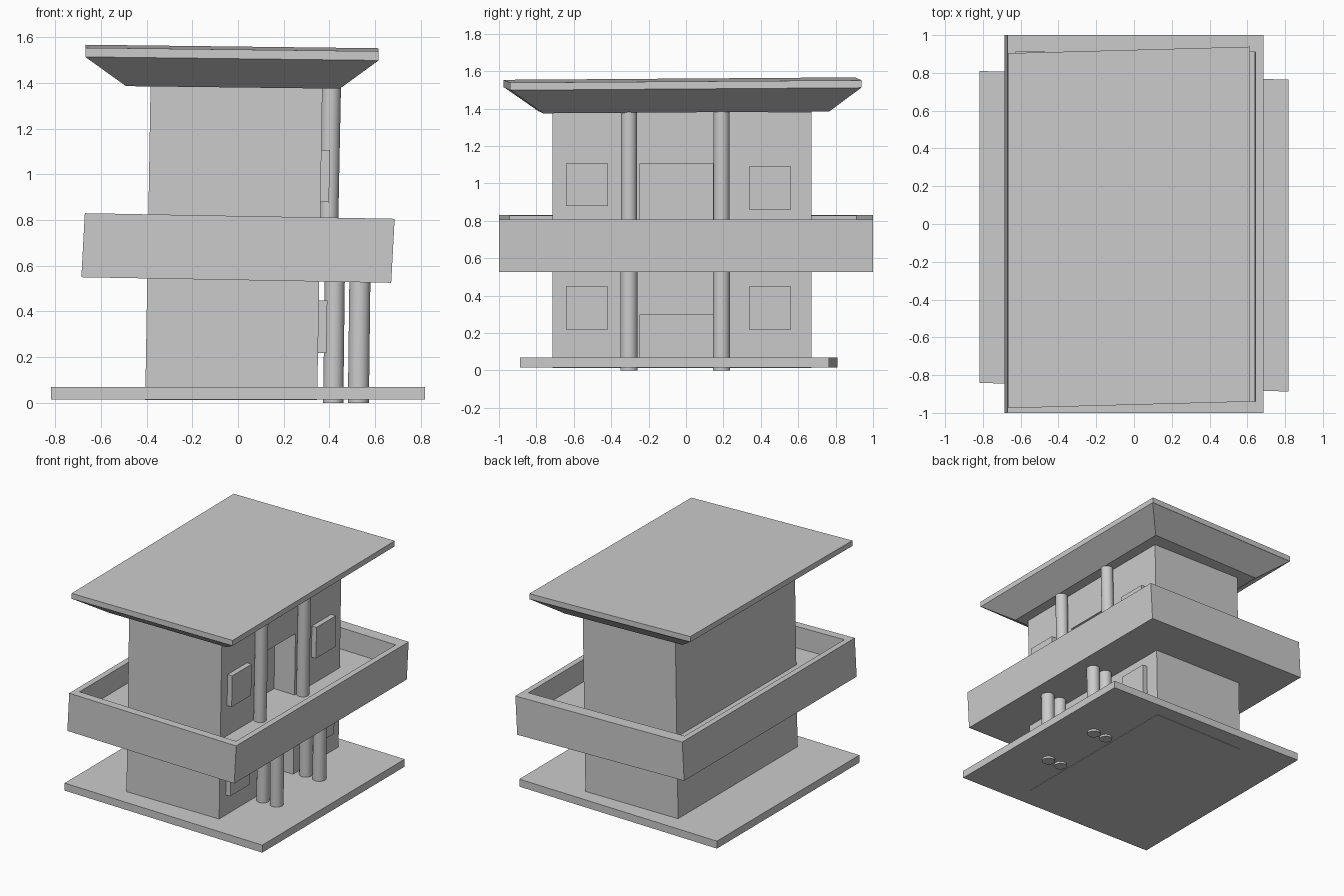
import bpy, bmesh
from mathutils import Vector

if "Cube" in bpy.data.objects:
    bpy.data.objects.remove(bpy.data.objects["Cube"])


def loft(name, lower, upper, skew):
    """Box or frustum between two rectangles (x0, x1, y0, y1, z), then skewed."""
    bm = bmesh.new()
    rings = []
    for x0, x1, y0, y1, z in (lower, upper):
        rings.append([bm.verts.new(skew(Vector(p))) for p in
                      ((x0, y0, z), (x1, y0, z), (x1, y1, z), (x0, y1, z))])
    a, b = rings
    bm.faces.new(a[::-1])
    bm.faces.new(b)
    for i in range(4):
        j = (i + 1) % 4
        bm.faces.new((a[i], a[j], b[j], b[i]))
    mesh = bpy.data.meshes.new(name)
    bm.to_mesh(mesh)
    bm.free()
    obj = bpy.data.objects.new(name, mesh)
    bpy.context.collection.objects.link(obj)
    return obj


def box(name, x0, x1, y0, y1, z0, z1, skew):
    return loft(name, (x0, x1, y0, y1, z0), (x0, x1, y0, y1, z1), skew)


def cut(obj, cutter):
    """Subtract the cutter and remove it."""
    mod = obj.modifiers.new("cut", "BOOLEAN")
    mod.operation = "DIFFERENCE"
    mod.solver = "EXACT"
    mod.object = cutter
    cutter.hide_render = True
    bpy.context.view_layer.objects.active = obj
    bpy.ops.object.modifier_apply(modifier=mod.name)
    bpy.data.objects.remove(cutter)


def pillar(name, x, y, z0, z1, radius, lean):
    bpy.ops.mesh.primitive_cylinder_add(vertices=32, radius=radius, depth=z1 - z0,
                                        location=(x, y, (z0 + z1) / 2))
    obj = bpy.context.object
    obj.name = name
    for v in obj.data.vertices:
        v.co.x += lean * v.co.z
    bpy.ops.object.shade_smooth_by_angle()


# The parts lean slightly, each in its own way
def slab_skew(p):
    return Vector((p.x, p.y - 0.028 * p.x, p.z))


def wall_skew(p):
    return Vector((p.x + 0.017 * p.z, p.y, p.z - 0.014 * p.x * p.z / 1.38))


def tray_skew(p):
    return Vector((p.x + 0.054 * (p.z - 0.6775), p.y, p.z - 0.018 * p.x))


def roof_skew(p):
    return Vector((p.x, p.y + 0.027 * p.x, p.z - 0.012 * p.x + 0.007 * p.y))


# Ground slab
box("base_slab", -0.818, 0.818, -0.864, 0.787, 0.015, 0.07, slab_skew)

# House body with a doorway recess on each floor
house = box("house_walls", -0.406, 0.346, -0.715, 0.67, 0.012, 1.385, wall_skew)
for z0, z1 in ((0.05, 0.30), (0.64, 1.11)):
    cut(house, box("doorway_cutter", 0.18, 0.45, -0.247, 0.145, z0, z1, wall_skew))

# Window panels on both floors
for floor, z0, dz in (("lower", 0.217, 0), ("upper", 0.878, 0.018)):
    box(floor + "_window_front", 0.33, 0.383, -0.642, -0.416, z0 + 0.003, z0 + 0.233, wall_skew)
    box(floor + "_window_back", 0.33, 0.383, 0.336, 0.562, z0 + 0.003 - dz, z0 + 0.233 - dz, wall_skew)

# Balcony tray around the house
balcony = box("balcony", -0.6775, 0.6775, -1, 1, 0.5375, 0.8175, tray_skew)
cut(balcony, box("balcony_cutter", -0.635, 0.635, -0.94, 0.91, 0.66, 0.95, tray_skew))
# The house passes through the balcony floor

# Pillars
for side, y in (("front", -0.305), ("back", 0.19)):
    pillar("lower_inner_pillar_" + side, 0.42, y, 0.0, 0.57, 0.044, 0.012)
    pillar("lower_outer_pillar_" + side, 0.53, y, 0.0, 0.57, 0.046, 0.012)
    pillar("upper_pillar_" + side, 0.40, y, 0.63, 1.40, 0.043, 0.02)

# Roof: tapered soffit with a flat slab on top
loft("roof_soffit", (-0.49, 0.445, -0.775, 0.755, 1.385),
     (-0.668, 0.615, -0.955, 0.92, 1.512), roof_skew)
box("roof_slab", -0.668, 0.615, -0.957, 0.922, 1.512, 1.552, roof_skew)
